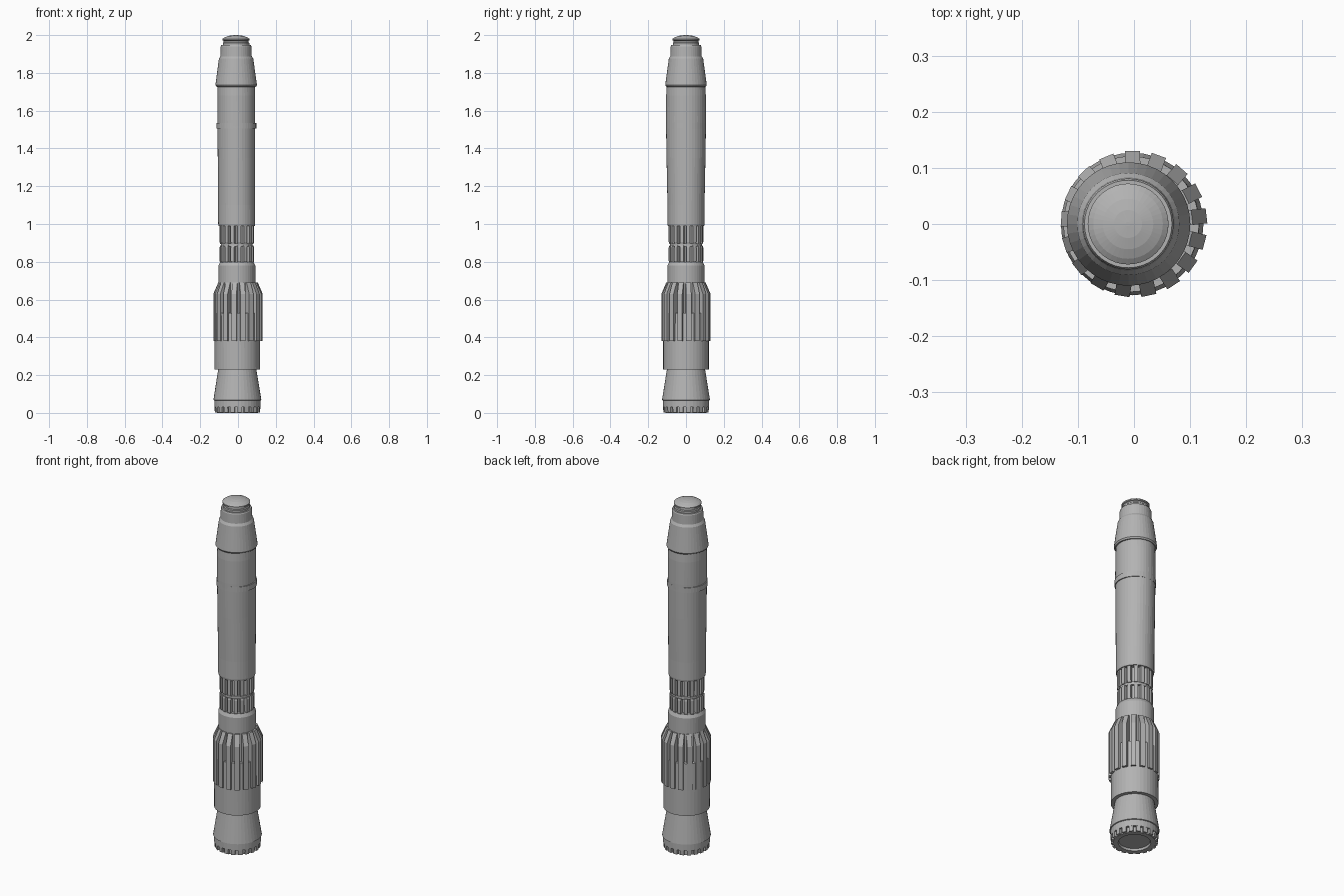
import bpy, bmesh, math
from mathutils import Matrix, Vector

if "Cube" in bpy.data.objects:
    bpy.data.objects.remove(bpy.data.objects["Cube"])

metal = bpy.data.materials.new("grey metal")
metal.diffuse_color = (0.45, 0.45, 0.45, 1)
metal.use_nodes = True
metal.node_tree.nodes["Principled BSDF"].inputs["Base Color"].default_value = metal.diffuse_color


def lean(z):
    # the handle leans very slightly to -x
    return -0.003 - 0.0038 * z


def finish(name, bm):
    bmesh.ops.recalc_face_normals(bm, faces=bm.faces)
    me = bpy.data.meshes.new(name)
    bm.to_mesh(me)
    bm.free()
    me.materials.append(metal)
    ob = bpy.data.objects.new(name, me)
    bpy.context.collection.objects.link(ob)
    return ob


def lathe(name, profile, n=40):
    """Turn (radius, z[, y radius]) points about the leaning axis, closing the ends."""
    bm = bmesh.new()
    rings = []
    for p in profile:
        rx, z, ry = p[0], p[1], p[-1] if len(p) == 3 else p[0]
        rings.append([bm.verts.new((lean(z) + rx * math.cos(2 * math.pi * i / n),
                                    ry * math.sin(2 * math.pi * i / n), z)) for i in range(n)])
    for a, b in zip(rings, rings[1:]):
        for i in range(n):
            j = (i + 1) % n
            bm.faces.new((a[i], a[j], b[j], b[i]))
    bm.faces.new(rings[0][::-1])
    bm.faces.new(rings[-1])
    return finish(name, bm)


def radial(name, outline, width, count, start=0.0, cx=0.0):
    """Repeat a plate, outlined in (radius, z), around the axis."""
    bm = bmesh.new()
    for k in range(count):
        rot = Matrix.Rotation(start + 2 * math.pi * k / count, 3, 'Z')
        sides = [[bm.verts.new(rot @ Vector((r, s * width / 2, z)) + Vector((cx, 0, 0)))
                  for r, z in outline] for s in (-1, 1)]
        a, b = sides
        bm.faces.new(a)
        bm.faces.new(b[::-1])
        for i in range(len(a)):
            j = (i + 1) % len(a)
            bm.faces.new((a[i], b[i], b[j], a[j]))
    return finish(name, bm)


# pommel: recessed underside, toothed rim and flared skirt
lathe("pommel", [(0.08, 0.012), (0.083, 0.0), (0.108, 0.0), (0.108, 0.03), (0.122, 0.03),
                 (0.122, 0.066), (0.127, 0.068), (0.101, 0.23), (0.098, 0.25)])
radial("pommel_teeth", [(0.095, 0.002), (0.119, 0.002), (0.121, 0.031), (0.095, 0.031)],
       0.022, 20, 0.1, lean(0))

# lower sleeve and the narrower shaft inside the grips
lathe("lower_sleeve", [(0.09, 0.23), (0.121, 0.23), (0.121, 0.53), (0.09, 0.53)])
lathe("mid_shaft", [(0.098, 0.5), (0.098, 0.78), (0.088, 0.80), (0.07, 0.80)])

# grip fins
radial("grip_fins", [(0.09, 0.38), (0.13, 0.38), (0.13, 0.63), (0.104, 0.69), (0.09, 0.69)],
       0.027, 17, math.radians(6.5))

# slotted neck: core, two tiers of slats and rings
lathe("neck_core", [(0.07, 0.79), (0.07, 1.0)])
lathe("neck_ring", [(0.06, 0.882), (0.084, 0.882), (0.084, 0.898), (0.06, 0.898)])
for tier, (z0, z1) in enumerate([(0.795, 0.885), (0.895, 1.0)]):
    radial("neck_slats_%d" % tier,
           [(0.06, z0), (0.088, z0), (0.091, z0 + 0.01), (0.091, z1 - 0.01), (0.088, z1), (0.06, z1)],
           0.019, 16, math.radians(8), lean(0.9))

# upper body, swelling slightly front and back
lathe("upper_body", [(0.07, 0.99), (0.096, 0.99), (0.098, 1.0), (0.098, 1.1, 0.098),
                     (0.099, 1.35, 0.103), (0.100, 1.55, 0.106), (0.100, 1.68, 0.105),
                     (0.098, 1.74, 0.101)])
lathe("body_band", [(0.09, 1.505), (0.1055, 1.505), (0.1055, 1.535), (0.09, 1.535)])

# emitter collar, cap and dome
lathe("emitter_collar", [(0.09, 1.725), (0.105, 1.727), (0.110, 1.735), (0.108, 1.75), (0.091, 1.875),
                         (0.083, 1.888), (0.081, 1.94), (0.078, 1.947), (0.06, 1.947)])
lathe("emitter_cap", [(0.07, 1.94), (0.07, 1.958), (0.066, 1.962), (0.066, 1.97), (0.072, 1.973),
                      (0.072, 1.98), (0.062, 1.987), (0.045, 1.994), (0.025, 1.9985), (0.004, 2.0)])
